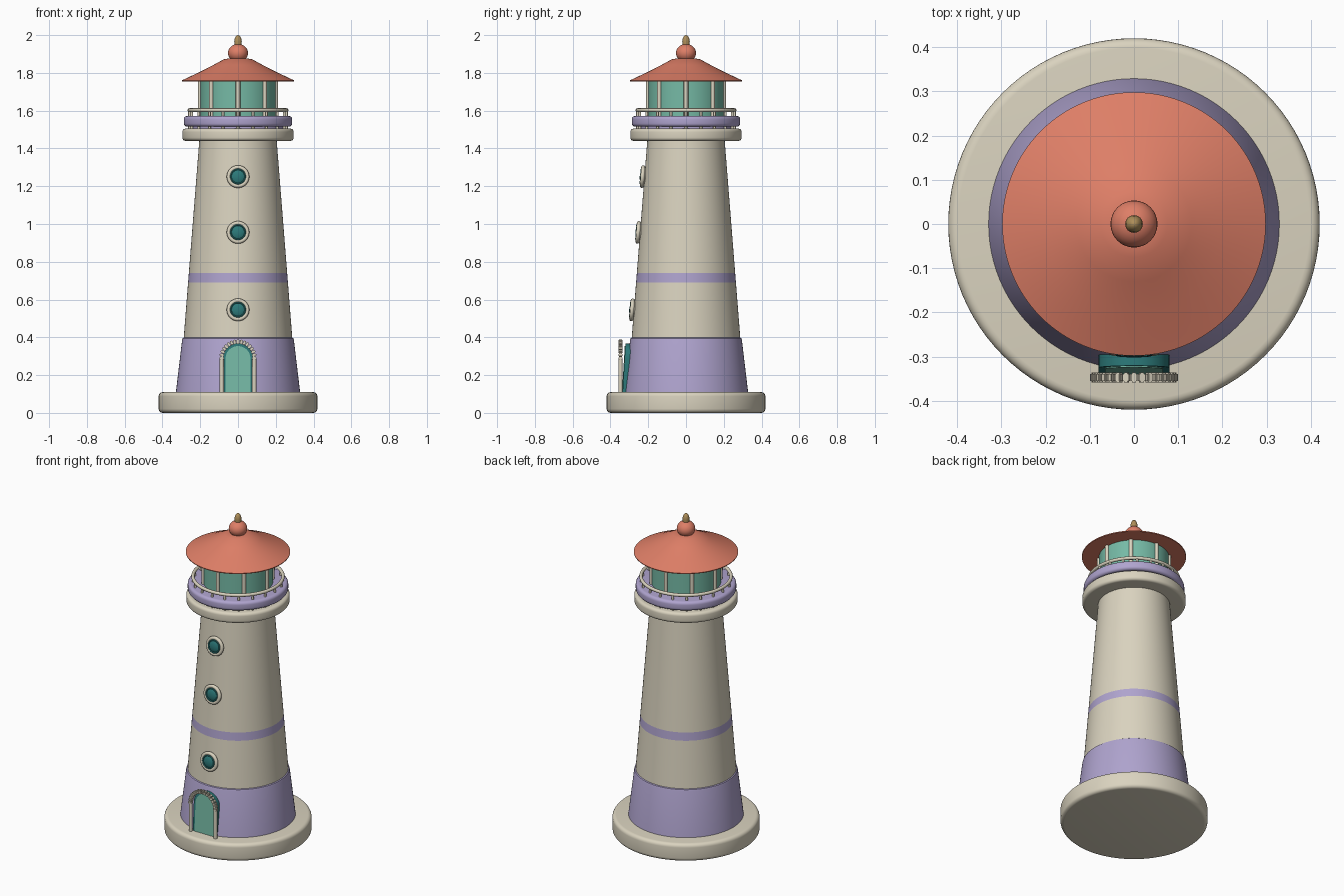
import bpy, bmesh, math
from mathutils import Matrix, Vector

if "Cube" in bpy.data.objects:
    bpy.data.objects.remove(bpy.data.objects["Cube"])


def material(name, rgb):
    m = bpy.data.materials.new(name)
    m.diffuse_color = (*rgb, 1)
    m.use_nodes = True
    m.node_tree.nodes["Principled BSDF"].inputs["Base Color"].default_value = m.diffuse_color
    return m


CREAM = material("cream stone", (0.70, 0.65, 0.52))
LILAC = material("lilac paint", (0.43, 0.37, 0.62))
CORAL = material("coral roof", (0.73, 0.21, 0.135))
MINT = material("mint glass", (0.18, 0.49, 0.38))
TEAL = material("dark teal", (0.025, 0.19, 0.19))
BRASS = material("brass", (0.42, 0.27, 0.10))


def finish(bm, name, mats, matrix=Matrix(), rule=None):
    """Turn a bmesh into an object, smooth except at sharp edges."""
    bmesh.ops.recalc_face_normals(bm, faces=bm.faces)
    for f in bm.faces:
        f.smooth = True
        if rule:
            f.material_index = rule(f.calc_center_median())
    for e in bm.edges:
        e.smooth = e.calc_face_angle(0) < 0.6
    me = bpy.data.meshes.new(name)
    bm.to_mesh(me)
    bm.free()
    for m in mats:
        me.materials.append(m)
    ob = bpy.data.objects.new(name, me)
    ob.matrix_world = matrix
    bpy.context.collection.objects.link(ob)
    return ob


def lathe(name, profile, mats, segs=96, matrix=Matrix(), rule=None):
    """Revolve (radius, z) points about z; ends are capped, closed at r = 0."""
    bm = bmesh.new()
    rings = []
    for r, z in profile:
        if r < 1e-5:
            rings.append([bm.verts.new((0, 0, z))] * segs)
        else:
            rings.append([bm.verts.new((r * math.cos(a), r * math.sin(a), z))
                          for a in (math.tau * i / segs for i in range(segs))])
    for lo, hi in zip(rings, rings[1:]):
        for i in range(segs):
            j = (i + 1) % segs
            quad = list(dict.fromkeys((lo[i], lo[j], hi[j], hi[i])))
            bm.faces.new(quad)
    for ring in (rings[0], rings[-1]):
        if ring[0] is not ring[1]:
            bm.faces.new(ring)
    return finish(bm, name, mats, matrix, rule)


def slab(r0, r1, z0, z1, b):
    """Disc profile with rounded rims."""
    arc = [math.pi / 2 * i / 5 for i in range(6)]
    low = [(r0 - b + b * math.sin(a), z0 + b - b * math.cos(a)) for a in arc]
    top = [(r1 - b + b * math.cos(a), z1 - b + b * math.sin(a)) for a in arc]
    return low + top


def ball(rx, rz, z, n=16):
    return [(rx * math.sin(math.pi * i / n), z - rz * math.cos(math.pi * i / n))
            for i in range(n + 1)]


def torus(name, major, minor, mats, matrix=Matrix(), segs=96, sides=12):
    bm = bmesh.new()
    grid = [[bm.verts.new(((major + minor * math.cos(v)) * math.cos(u),
                           (major + minor * math.cos(v)) * math.sin(u),
                           minor * math.sin(v)))
             for v in (math.tau * k / sides for k in range(sides))]
            for u in (math.tau * i / segs for i in range(segs))]
    for i in range(segs):
        for k in range(sides):
            a, b = grid[i], grid[(i + 1) % segs]
            bm.faces.new((a[k], b[k], b[(k + 1) % sides], a[(k + 1) % sides]))
    return finish(bm, name, mats, matrix)


def posts(name, count, ring_r, r, z0, z1, mat):
    """Round posts evenly spaced on a circle, one in front."""
    bm = bmesh.new()
    for i in range(count):
        a = -math.pi / 2 + math.tau * i / count
        pos = (ring_r * math.cos(a), ring_r * math.sin(a), (z0 + z1) / 2)
        bmesh.ops.create_cone(bm, cap_ends=True, segments=12, radius1=r, radius2=r,
                              depth=z1 - z0, matrix=Matrix.Translation(pos))
    return finish(bm, name, [mat])


# Plinth, painted foot and tapering tower with a painted band
lathe("plinth", slab(0.42, 0.42, 0, 0.11, 0.022), [CREAM])
lathe("tower_foot", [(0.33, 0.10), (0.296, 0.385), (0.293, 0.395), (0.285, 0.40)], [LILAC])
tower = [(r, z) for z in (0.39, 0.69, 0.74, 1.45)
         for r in (0.288 - (z - 0.39) * 0.079,)]
lathe("tower", tower, [CREAM, LILAC], rule=lambda c: int(0.69 < c.z < 0.74))

# Gallery
lathe("gallery_ledge", slab(0.295, 0.295, 1.44, 1.505, 0.018), [CREAM])
lathe("gallery_core", [(0.25, 1.50), (0.25, 1.53)], [LILAC])
lathe("gallery_deck", slab(0.287, 0.287, 1.515, 1.572, 0.018), [LILAC])
torus("gallery_rail", 0.257, 0.010, [CREAM], Matrix.Translation((0, 0, 1.603)))
posts("rail_posts", 20, 0.257, 0.007, 1.50, 1.603, CREAM)

# Lantern room
lathe("lantern_glass", [(0.2, 1.565), (0.2, 1.76)], [MINT])
posts("lantern_posts", 8, 0.2, 0.012, 1.565, 1.76, CREAM)

# Roof and finial
lathe("roof", [(0, 1.755), (0.297, 1.755), (0.298, 1.76), (0.20, 1.806),
               (0.13, 1.842), (0.075, 1.872), (0.045, 1.877), (0, 1.877)], [CORAL])
lathe("roof_ball", ball(0.053, 0.048, 1.905), [CORAL], 48)
lathe("finial", [(0.018, 1.94), (0.020, 1.965), (0.018, 1.98),
                 (0.012, 1.993), (0.005, 1.999), (0, 2.0)], [BRASS], 24)

# Round windows leaning with the wall
for n, z in enumerate((0.545, 0.955, 1.25), 1):
    wall = 0.288 - (z - 0.39) * 0.079
    place = (Matrix.Translation((0, -wall, z))
             @ Matrix.Rotation(math.pi / 2 - 0.079, 4, 'X'))
    lathe(f"window_{n}_back", [(0.050, -0.03), (0.050, 0.006)], [CREAM], 48, place)
    torus(f"window_{n}_frame", 0.049, 0.011, [CREAM],
          place @ Matrix.Translation((0, 0, 0.010)), 48)
    lathe(f"window_{n}_glass", ball(0.042, 0.019, 0.006), [TEAL], 40, place)
    torus(f"window_{n}_trim", 0.038, 0.004, [TEAL],
          place @ Matrix.Translation((0, 0, 0.019)), 40, 8)


def arch_path(r, spring, n=24):
    """Arch outline in x, z from right foot to left foot."""
    return ([(r, 0)] + [(r * math.cos(math.pi * i / n), spring + r * math.sin(math.pi * i / n))
                        for i in range(n + 1)] + [(-r, 0)])


def arch_slab(name, r, spring, depth, mat, matrix):
    bm = bmesh.new()
    face = bm.faces.new([bm.verts.new((x, 0, z)) for x, z in arch_path(r, spring)])
    new = bmesh.ops.extrude_face_region(bm, geom=[face])["geom"]
    bmesh.ops.translate(bm, vec=(0, depth, 0),
                        verts=[v for v in new if isinstance(v, bmesh.types.BMVert)])
    return finish(bm, name, [mat], matrix)


# Door leaning with the foot wall, dark surround with a lighter leaf
lean = Matrix.Translation((0, -0.336, 0.108)) @ Matrix.Rotation(-0.06, 4, 'X')
arch_slab("door_surround", 0.080, 0.18, 0.05, TEAL, lean)
arch_slab("door_leaf", 0.066, 0.18, 0.02, MINT, lean @ Matrix.Translation((0, -0.003, 0)))

# Free-standing door arch: two columns and a ring of small stones
for side, x in (("right", 0.086), ("left", -0.086)):
    lathe(f"door_column_{side}", [(0.011, 0.105), (0.011, 0.29)], [CREAM], 16,
          Matrix.Translation((x, -0.347, 0)))
bm = bmesh.new()
STONES = 17
for i in range(STONES):
    a = math.pi * i / (STONES - 1)
    m = (Matrix.Translation((0.087 * math.cos(a), -0.347, 0.29 + 0.087 * math.sin(a)))
         @ Matrix.Rotation(-a, 4, 'Y') @ Matrix.Diagonal((0.024, 0.022, 0.0145, 1)))
    bmesh.ops.create_cube(bm, size=1, matrix=m)
bmesh.ops.bevel(bm, geom=bm.edges[:], offset=0.003, segments=2, affect='EDGES')
finish(bm, "door_arch_stones", [CREAM])
